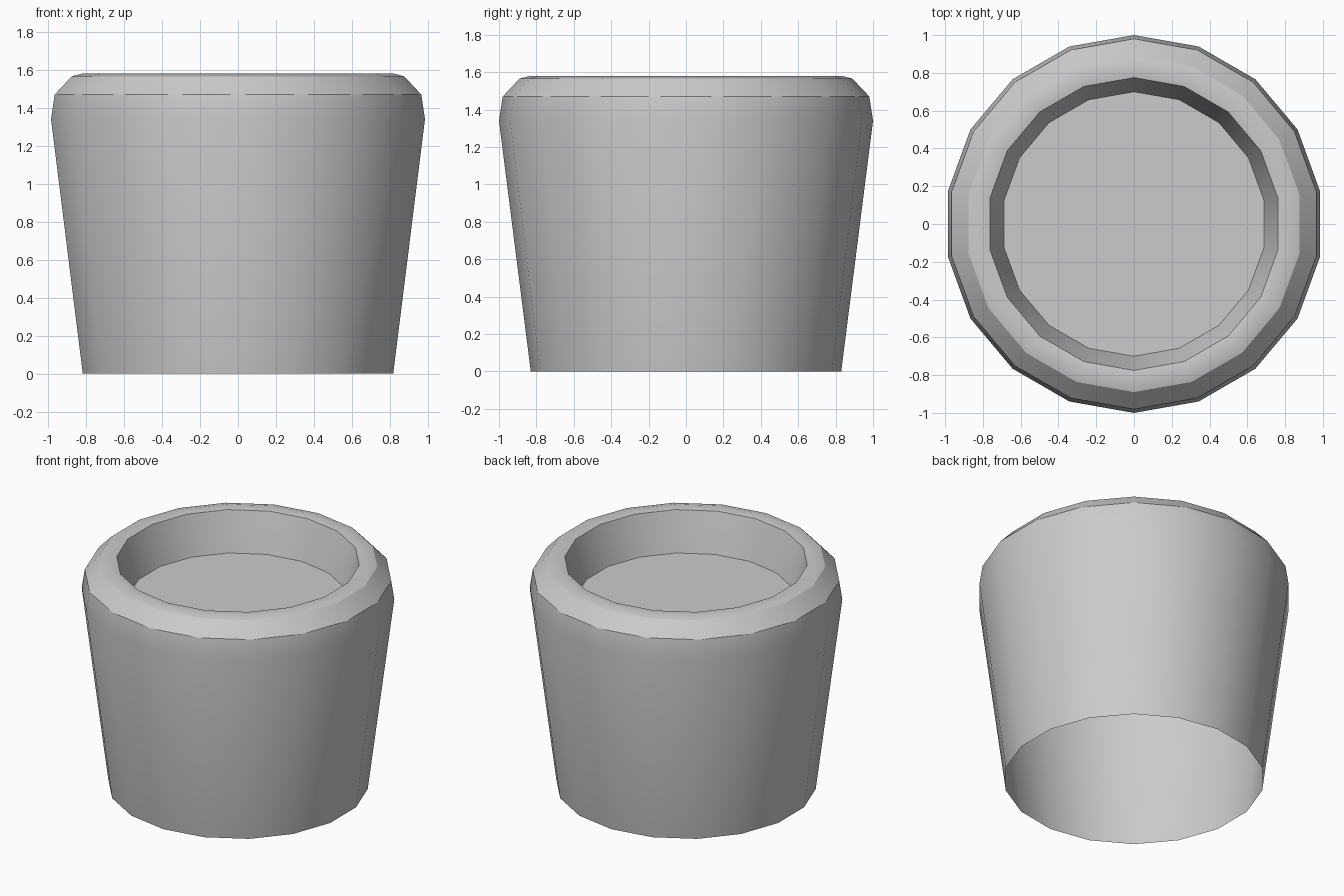
import bpy, bmesh, math

if "Cube" in bpy.data.objects:
    bpy.data.objects.remove(bpy.data.objects["Cube"])

SIDES = 18


def ring(bm, r, z):
    # one ring of vertices, with a corner pointing along +y
    return [bm.verts.new((r * math.sin(2 * math.pi * i / SIDES),
                          r * math.cos(2 * math.pi * i / SIDES), z))
            for i in range(SIDES)]


def lathe(name, profile, cap=False):
    bm = bmesh.new()
    rings = [ring(bm, r, z) for r, z in profile]
    for a, b in zip(rings, rings[1:]):
        for i in range(SIDES):
            j = (i + 1) % SIDES
            bm.faces.new((a[j], a[i], b[i], b[j]))
    if cap:
        bm.faces.new(list(reversed(rings[-1])))
    mesh = bpy.data.meshes.new(name)
    bm.to_mesh(mesh)
    bm.free()
    obj = bpy.data.objects.new(name, mesh)
    bpy.context.collection.objects.link(obj)
    bpy.ops.object.select_all(action='DESELECT')
    obj.select_set(True)
    bpy.context.view_layer.objects.active = obj
    bpy.ops.object.shade_smooth_by_angle(angle=math.radians(30))
    return obj


# Tapered pot wall, rounded rim and inner lip; the base is open
lathe("pot", [(0.83, 0), (1.0, 1.34), (0.98, 1.47), (0.89, 1.565),
              (0.835, 1.58), (0.775, 1.57), (0.74, 1.45), (0.70, 1.30)])

# Flat fill inside the rim
lathe("soil", [(0.70, 1.30)], cap=True)
